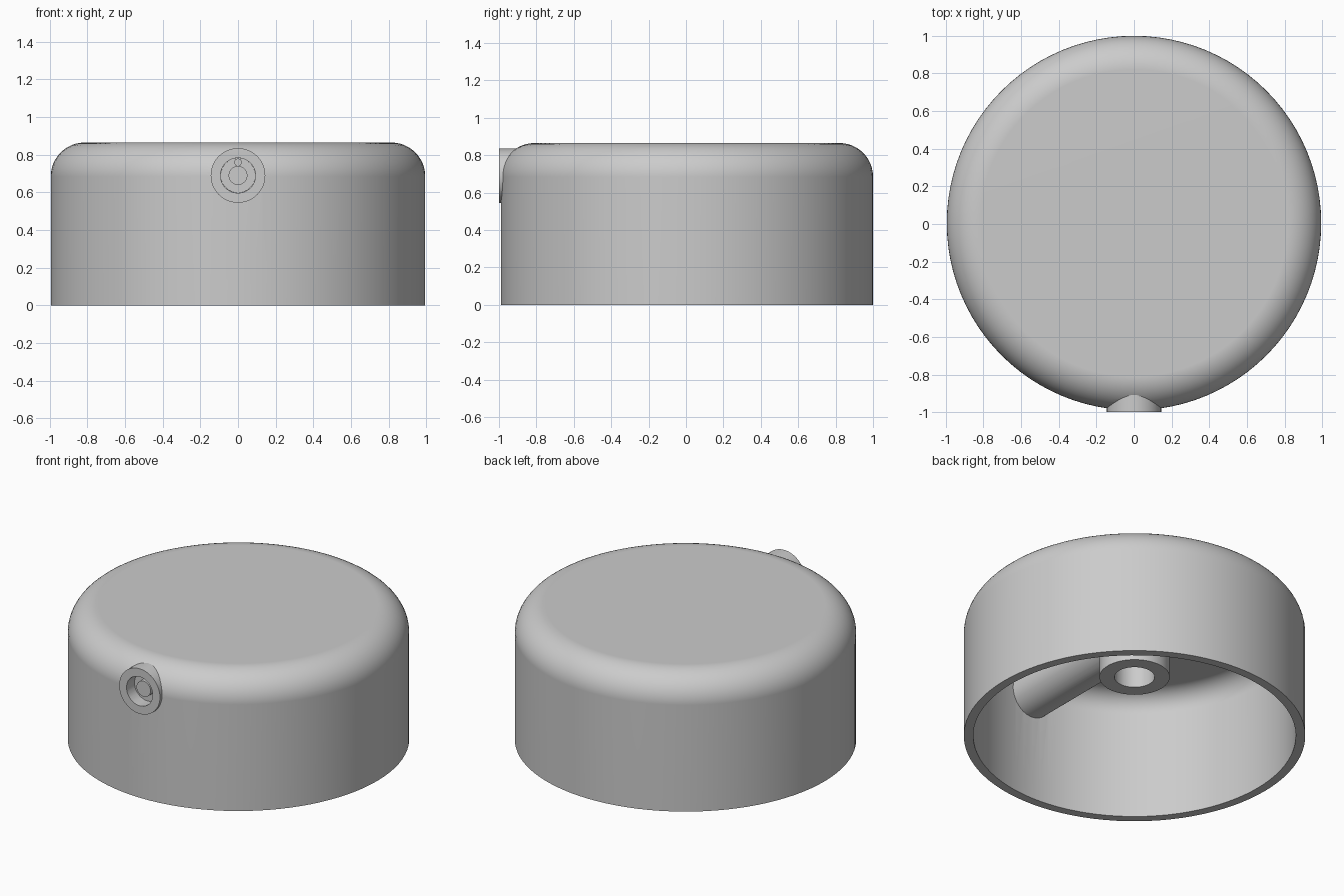
import bpy
import bmesh
from math import cos, sin, pi, radians
from mathutils import Matrix, Vector

cube = bpy.data.objects.get("Cube")
if cube:
    bpy.data.objects.remove(cube, do_unlink=True)

grey = bpy.data.materials.new("plain grey")
grey.use_nodes = True
grey.diffuse_color = (0.6, 0.6, 0.6, 1)
grey.node_tree.nodes["Principled BSDF"].inputs["Base Color"].default_value = (0.6, 0.6, 0.6, 1)

CY = 0.005            # axis of the cap
RADIUS, HEIGHT, WALL, FILLET = 0.995, 0.865, 0.055, 0.18
TUBE_Z = 0.69         # axis of the side tube
ALONG_Y = Matrix.Rotation(radians(-90), 4, "X")


def lathe(name, profile, steps=96, turn=Matrix(), place=(0, 0, 0)):
    """Revolve (radius, height) points; zero radius closes the end."""
    bm = bmesh.new()
    rings = []
    for r, h in profile:
        if r == 0:
            rings.append([bm.verts.new((0, 0, h))] * steps)
        else:
            rings.append([bm.verts.new((r * cos(2 * pi * i / steps), r * sin(2 * pi * i / steps), h))
                          for i in range(steps)])
    for a, b in zip(rings, rings[1:]):
        for i in range(steps):
            j = (i + 1) % steps
            corners = list(dict.fromkeys((a[i], a[j], b[j], b[i])))
            bm.faces.new(corners)
    bmesh.ops.dissolve_limit(bm, angle_limit=radians(0.1), verts=bm.verts[:], edges=bm.edges[:])
    bmesh.ops.recalc_face_normals(bm, faces=bm.faces[:])
    bm.transform(Matrix.Translation(Vector(place)) @ turn)
    mesh = bpy.data.meshes.new(name)
    bm.to_mesh(mesh)
    bm.free()
    mesh.materials.append(grey)
    obj = bpy.data.objects.new(name, mesh)
    bpy.context.collection.objects.link(obj)
    return obj


def rod(name, r, start, end, **kw):
    return lathe(name, [(0, start), (r, start), (r, end), (0, end)], **kw)


def select(obj):
    bpy.ops.object.select_all(action="DESELECT")
    obj.select_set(True)
    bpy.context.view_layer.objects.active = obj


def combine(obj, tool, operation):
    mod = obj.modifiers.new("combine", "BOOLEAN")
    mod.operation, mod.solver, mod.object = operation, "EXACT", tool
    select(obj)
    bpy.ops.object.modifier_apply(modifier=mod.name)
    bpy.data.objects.remove(tool, do_unlink=True)


def finish(obj):
    select(obj)
    bpy.ops.object.shade_smooth_by_angle(angle=radians(30))
    mod = obj.modifiers.new("even shading", "WEIGHTED_NORMAL")
    mod.keep_sharp = True


def corner(r, steps):
    """Quarter round from the side wall up to the top."""
    return [(RADIUS - FILLET + r * cos(k * pi / 2 / steps), HEIGHT - FILLET + r * sin(k * pi / 2 / steps))
            for k in range(steps + 1)]


# Hollow cap with a rounded top edge
outside = [(RADIUS, 0)] + corner(FILLET, 12) + [(0, HEIGHT)]
inside = [(RADIUS - WALL, 0)] + corner(FILLET - WALL, 10) + [(0, HEIGHT - WALL)]
cap = lathe("cap", outside[::-1] + inside, place=(0, CY, 0))

# Central boss and radial screw tube, joined to the cap
combine(cap, rod("boss", 0.205, 0.395, 0.84, steps=64, place=(0, CY, 0)), "UNION")
combine(cap, rod("screw_tube", 0.145, -1, 0, steps=64, turn=ALONG_Y, place=(0, 0, TUBE_Z)), "UNION")

# Shaft bore and screw hole
combine(cap, rod("shaft_bore", 0.117, 0.3, 0.8, steps=64, place=(0, CY, 0)), "DIFFERENCE")
combine(cap, rod("screw_hole", 0.093, -1.1, 0, steps=48, turn=ALONG_Y, place=(0, 0, TUBE_Z)), "DIFFERENCE")
finish(cap)

# Set screw with a raised centre
screw = lathe("set_screw", [(0, -0.96), (0.05, -0.96), (0.05, -0.92), (0.0925, -0.92), (0.0925, -0.13), (0, -0.13)],
              steps=48, turn=ALONG_Y, place=(0, 0, TUBE_Z))
finish(screw)

# Small locating pin above the screw centre
pin = rod("locating_pin", 0.02, -0.935, -0.91, steps=24, turn=ALONG_Y, place=(0, 0, TUBE_Z + 0.07))
finish(pin)
